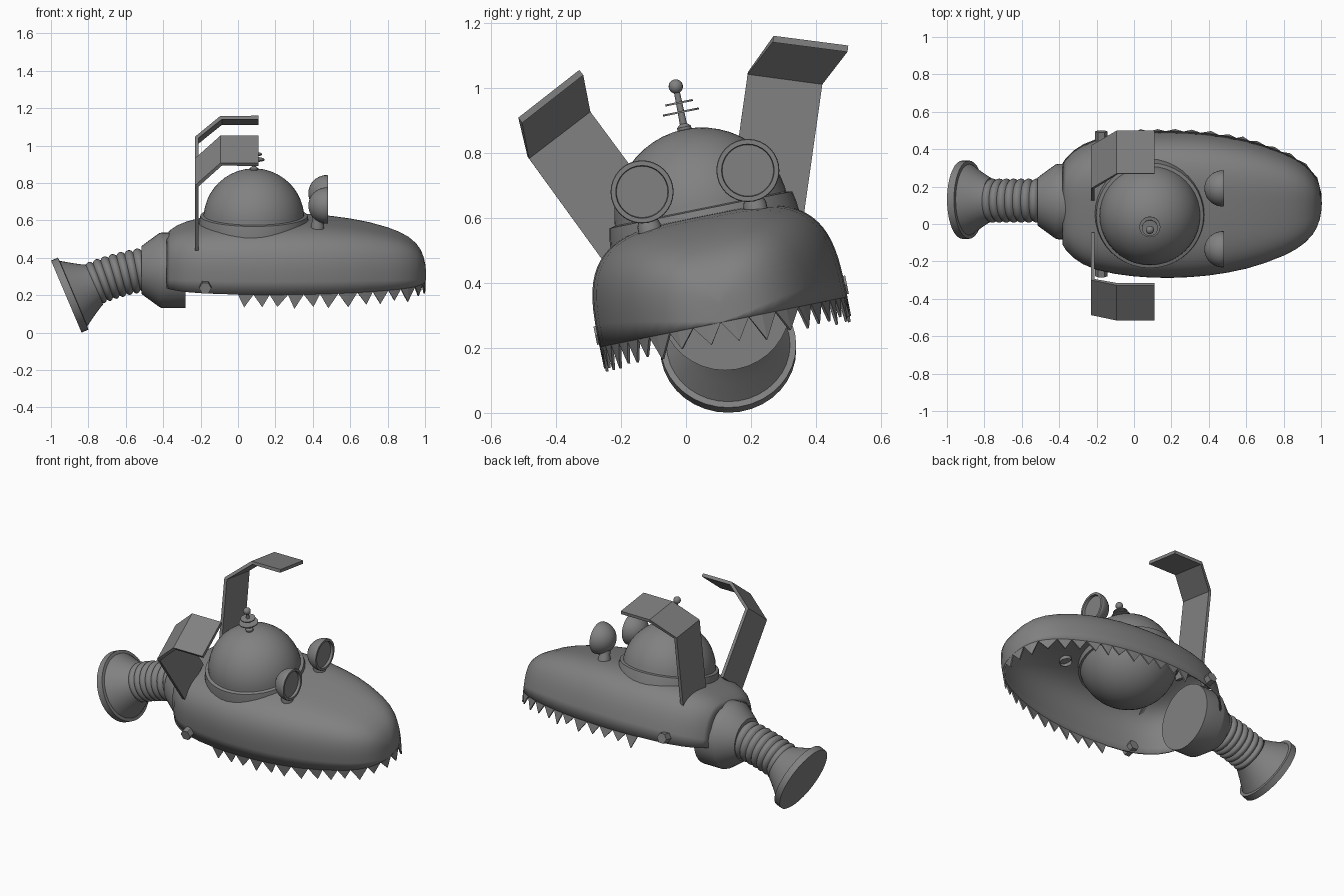
import bpy, bmesh, math, random
from mathutils import Matrix, Vector

if "Cube" in bpy.data.objects:
    bpy.data.objects.remove(bpy.data.objects["Cube"])

random.seed(4)
# the whole head is rolled sideways about x
HEAD = Matrix.Translation((0, .119, .262)) @ Matrix.Rotation(.2, 4, 'X')
T = Matrix.Translation

GREY = bpy.data.materials.new("dark_grey")
GREY.diffuse_color = (.22, .22, .22, 1)
GREY.use_nodes = True
GREY.node_tree.nodes["Principled BSDF"].inputs["Base Color"].default_value = GREY.diffuse_color


def make(name, verts, faces, mat=Matrix(), smooth=35, solid=0):
    me = bpy.data.meshes.new(name)
    me.from_pydata([mat @ Vector(v) for v in verts], [], faces)
    bm = bmesh.new()
    bm.from_mesh(me)
    bmesh.ops.remove_doubles(bm, verts=bm.verts, dist=1e-5)
    bmesh.ops.recalc_face_normals(bm, faces=bm.faces)
    bm.to_mesh(me)
    bm.free()
    me.materials.append(GREY)
    ob = bpy.data.objects.new(name, me)
    bpy.context.collection.objects.link(ob)
    if smooth:
        me.shade_smooth()
        me.set_sharp_from_angle(angle=math.radians(smooth))
    if solid:
        m = ob.modifiers.new("thickness", 'SOLIDIFY')
        m.thickness = solid
        m.offset = 0
    return ob


def loft(rings, closed=True):
    """Faces joining equal-length rings of points."""
    n = len(rings[0])
    faces = [(i * n + j, i * n + (j + 1) % n, (i + 1) * n + (j + 1) % n, (i + 1) * n + j)
             for i in range(len(rings) - 1) for j in range(n if closed else n - 1)]
    return [p for r in rings for p in r], faces


def lathe(name, profile, mat, seg=32, smooth=35):
    """Profile of (height, radius) spun about local z, end radii of 0 close it."""
    rings = [[(r * math.cos(2 * math.pi * k / seg), r * math.sin(2 * math.pi * k / seg), h)
              for k in range(seg)] for h, r in profile]
    v, f = loft(rings)
    return make(name, v, f, mat, smooth)


# head shell: stations of (x, half width, height), superelliptic arch section
STATIONS = [(-.38, .21, .25), (-.36, .24, .272), (-.32, .28, .295), (-.27, .313, .312),
            (-.2, .342, .328), (-.1, .364, .34), (0, .377, .348), (.1, .384, .35), (.2, .385, .35),
            (.3, .381, .349), (.4, .372, .345), (.5, .357, .337), (.6, .336, .325), (.7, .306, .308),
            (.8, .267, .283), (.86, .237, .262), (.91, .202, .237), (.95, .162, .205),
            (.975, .122, .172), (.99, .08, .135), (.997, .04, .105), (1.0, 0, .08)]
N, EXP, RIM = 36, 2 / 3.6, .018
arches = []
for x, hw, h in STATIONS:
    arch = []
    for k in range(N + 1):
        a = math.pi * k / N
        c, s = math.cos(a), max(0, math.sin(a))
        arch.append((x, -hw * math.copysign(abs(c) ** EXP, c), max(RIM, h * s ** EXP)))
    arches.append(arch)
v, f = loft(arches, closed=False)
make("head_shell", v, f, HEAD, 50, .008)

# jagged teeth hanging round the rim
rim = [Vector((x, -hw, RIM)) for x, hw, _ in STATIONS if x >= 0]
rim += [Vector((p.x, -p.y, RIM)) for p in reversed(rim[:-1])]
dist = [0]
for a, b in zip(rim, rim[1:]):
    dist.append(dist[-1] + (b - a).length)


def on_rim(d):
    for i in range(len(rim) - 1):
        if d <= dist[i + 1]:
            return rim[i].lerp(rim[i + 1], (d - dist[i]) / (dist[i + 1] - dist[i]))
    return rim[-1].copy()


COUNT = 26
step = dist[-1] / COUNT
cuts = [0] + [(i + random.uniform(-.15, .15)) * step for i in range(1, COUNT)] + [dist[-1]]
v, f = [], []
for i, (c0, c1) in enumerate(zip(cuts, cuts[1:])):
    mid = on_rim(c0 + (c1 - c0) * random.uniform(.38, .62))
    a, b = on_rim(c0), on_rim(c1)
    v += [a, mid, b, mid - Vector((0, 0, random.uniform(.055, .08)))]
    f += [(4 * i, 4 * i + 1, 4 * i + 3), (4 * i + 1, 4 * i + 2, 4 * i + 3)]
make("teeth", v, f, HEAD, 0, .008)

# dome: a full ball set through the head, wider below, with a rim ring
R, R2 = .27, .29
ball = []
for k in range(25):
    r = R2 if k < 12 else R
    ball.append((-r * math.cos(math.pi * k / 24), r * math.sin(math.pi * k / 24)))
lathe("dome", ball, HEAD @ T((.085, 0, .353)), 40)
lathe("dome_ring", [(.30, .25), (.30, .297), (.34, .293), (.37, .287), (.375, .262)],
      HEAD @ T((.085, 0, 0)), 40)

# antenna
ANT = HEAD @ T((.085, 0, 0))
lathe("antenna_rod", [(.60, .022), (.63, .022), (.64, .011), (.75, .009)], ANT, 16)
for h, r in ((.677, .056), (.706, .043)):
    lathe("antenna_disc", [(h - .003, 0), (h - .003, r), (h + .003, r), (h + .003, 0)], ANT, 24)
lathe("antenna_ball", [(.757 - .022 * math.cos(math.pi * k / 12), .022 * math.sin(math.pi * k / 12))
                       for k in range(13)], ANT, 16)

# eyes, eye stalks and side bolts on both sides
X_AXIS = Matrix.Rotation(math.pi / 2, 4, 'Y')
eye = [(-.1 * math.cos(math.pi / 2 * k / 10), .097 * math.sin(math.pi / 2 * k / 10)) for k in range(11)]
eye += [(.004, .095), (.004, .081), (-.012, .079), (-.012, 0)]
for side in (-1, 1):
    lathe("eye", eye, HEAD @ T((.476, side * .166, .46)) @ X_AXIS)
    lathe("eye_stalk", [(.31, .036), (.355, .036), (.37, .03), (.41, .03)],
          HEAD @ T((.425, side * .166, 0)), 20)
    lathe("side_bolt", [(.32, 0), (.32, .033), (.395, .033), (.395, 0)],
          HEAD @ T((-.175, 0, .055)) @ Matrix.Rotation(-side * math.pi / 2, 4, 'X'), 6, 0)

# ears: bent strips, each given as (y, z) edge pairs at foot, first bend and tip
EARS = {"near_ear": [((-.235, .44), (-.045, .59)), ((-.485, .785), (-.297, .93)),
                     ((-.51, .90), (-.322, 1.047))],
        "far_ear": [((.12, .55), (.35, .52)), ((.19, 1.045), (.42, 1.015)),
                    ((.268, 1.15), (.498, 1.12))]}
for name, (foot, bend, tip) in EARS.items():
    rows = [(-.22, foot), (-.22, bend), (-.09, tip), (.11, tip)]
    v, f = loft([[(x, *p) for p in pair] for x, pair in rows], closed=False)
    make(name, v, f, solid=.02, smooth=0)


# neck: stations of (x, z, pitch, radius) swept in the plane y = const
def tube(name, stations, y0=.13, seg=36):
    rings = []
    for x, z, p, r in stations:
        rings.append([(x - r * math.sin(p) * math.cos(t), y0 + r * math.sin(t),
                       z + r * math.cos(p) * math.cos(t))
                      for t in (2 * math.pi * k / seg for k in range(seg))])
    v, f = loft(rings)
    make(name, v, f)


P = math.radians(23)
tube("neck_flange", [(-.918 + s * math.cos(P), .193 + s * math.sin(P), P, r) for s, r in
                     ((0, 0), (0, .209), (.04, .209), (.042, .19), (.1, .152), (.14, .128), (.165, .115))])

# ribbed hose along a gentle curve
A, B, C = Vector((-.775, .26)), Vector((-.65, .313)), Vector((-.5, .337))
hose, RIBS = [], 7
for i in range(RIBS * 6 + 1):
    t = i / (RIBS * 6)
    p = A * (1 - t) ** 2 + B * 2 * t * (1 - t) + C * t * t
    d = (B - A) * (1 - t) + (C - B) * t
    hose.append((p.x, p.y, math.atan2(d.y, d.x), .104 + .014 * abs(math.sin(math.pi * RIBS * t)) ** .7))
tube("neck_hose", hose, .125)

tube("neck_collar", [(-.515, .335, 0, 0), (-.515, .335, 0, .128), (-.5, .335, 0, .14), (-.42, .335, 0, .198),
                     (-.405, .333, 0, .202), (-.28, .333, 0, .202), (-.28, .333, 0, 0)], .12)
